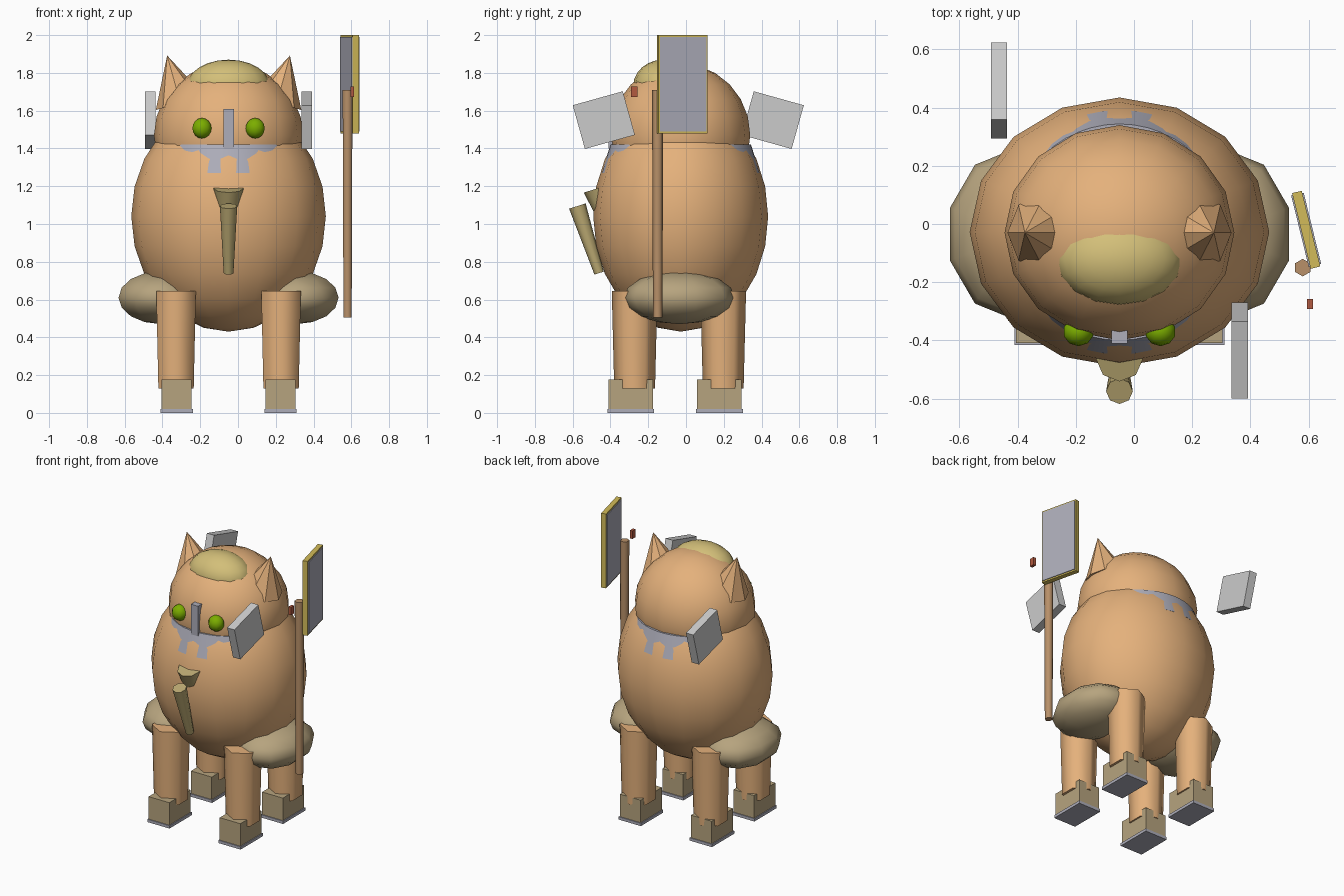
import bpy, math
from mathutils import Vector

if "Cube" in bpy.data.objects:
    bpy.data.objects.remove(bpy.data.objects["Cube"])

CX = -0.05  # the figure's own symmetry line


def material(name, rgb):
    m = bpy.data.materials.new(name)
    m.diffuse_color = (*rgb, 1)
    m.use_nodes = True
    m.node_tree.nodes["Principled BSDF"].inputs["Base Color"].default_value = m.diffuse_color
    return m


fur = material("fur", (0.78, 0.44, 0.20))
tan = material("tan", (0.47, 0.37, 0.21))
straw = material("straw", (0.65, 0.52, 0.19))
olive = material("olive", (0.50, 0.40, 0.17))
steel = material("steel", (0.42, 0.42, 0.49))
green = material("green", (0.20, 0.42, 0.0))
wood = material("wood", (0.48, 0.28, 0.14))
gold = material("gold", (0.65, 0.50, 0.10))
red = material("red", (0.45, 0.10, 0.05))


def finish(name, mat, smooth=None):
    ob = bpy.context.object
    ob.name = name
    if mat:
        ob.data.materials.append(mat)
    if smooth:
        bpy.ops.object.transform_apply(location=False, rotation=False, scale=True)
        bpy.ops.object.shade_smooth_by_angle(angle=math.radians(smooth))
    return ob


def ball(name, loc, radii, mat, seg=16, rings=12):
    bpy.ops.mesh.primitive_uv_sphere_add(segments=seg, ring_count=rings, radius=1, location=loc)
    bpy.context.object.scale = radii
    return finish(name, mat, 80)


def box(name, loc, size, mat, rot=(0, 0, 0)):
    bpy.ops.mesh.primitive_cube_add(size=1, location=loc, rotation=rot)
    bpy.context.object.scale = size
    return finish(name, mat)


def rod(name, a, b, ra, rb, mat, seg=6, smooth=65):
    """Tapered cylinder from point a (radius ra) to point b (radius rb)."""
    a, b = Vector(a), Vector(b)
    d = b - a
    up = d if d.z > 0 else -d
    if d.z < 0:
        ra, rb = rb, ra
    bpy.ops.mesh.primitive_cone_add(vertices=seg, radius1=ra, radius2=rb, depth=d.length,
                                    location=(a + b) / 2,
                                    rotation=Vector((0, 0, 1)).rotation_difference(up).to_euler())
    return finish(name, mat, smooth)


# torso, head and hair
ball("body", (CX, -0.028, 1.04), (0.515, 0.463, 0.61), fur)
ball("head", (CX, -0.03, 1.47), (0.395, 0.37, 0.38), fur)
ball("hair_tuft", (CX, -0.12, 1.73), (0.22, 0.16, 0.14), straw)

# round collar that breaks through the body front and back
rod("collar", (CX, -0.028, 1.27), (CX, -0.028, 1.42), 0.42, 0.372, steel, 48, 40)

# face: nose guard and two-piece beard
box("nose_guard", (CX, -0.365, 1.505), (0.055, 0.09, 0.21), steel)
rod("upper_beard", (CX, -0.465, 1.19), (CX, -0.405, 1.0), 0.08, 0.045, olive, 8)
rod("lower_beard", (CX, -0.575, 1.095), (CX, -0.46, 0.74), 0.046, 0.026, olive, 8)

for side, s in (("left", -1), ("right", 1)):
    ball(side + "_eye", (CX + s * 0.141, -0.37, 1.507), (0.053, 0.05, 0.054), green, 10, 8)
    ball(side + "_haunch", (CX + s * 0.358, -0.035, 0.61), (0.236, 0.295, 0.14), tan, 10, 8)
    rod(side + "_ear", (CX + s * 0.255, -0.03, 1.64), (CX + s * 0.325, -0.03, 1.892),
        0.135, 0, fur, 8, 30)

    # legs with boots and soles
    for end, y in (("front", -0.272), ("back", 0.197)):
        tag = f"{end}_{side}_"
        x = CX + s * 0.278
        rod(tag + "leg", (x, y, 0.13), (x, y, 0.645), 0.108, 0.121, fur)
        fx, fy = CX + s * 0.275, y - 0.02
        box(tag + "boot", (fx, fy, 0.097), (0.16, 0.235, 0.160), tan)
        box(tag + "sole", (fx, fy, 0.01), (0.172, 0.247, 0.02), steel)

    # floating shoulder plates, one in front and one behind
    box(side + "_shoulder_plate", (CX + s * 0.414, 0.012 - s * 0.447, 1.55),
        (0.056, 0.275, 0.24), None, (s * math.radians(15.6), 0, 0))

# staff with framed board and a small red peg
rod("staff", (0.58, -0.15, 0.505), (0.58, -0.15, 1.71), 0.025, 0.03, wood)
turn = (0, 0, math.radians(13.8))
box("board_frame", (0.592, -0.02, 1.74), (0.034, 0.268, 0.52), gold, turn)
box("board_panel", (0.592, -0.02, 1.74), (0.044, 0.252, 0.50), steel, turn)
box("red_peg", (0.605, -0.275, 1.70), (0.02, 0.034, 0.055), red)
